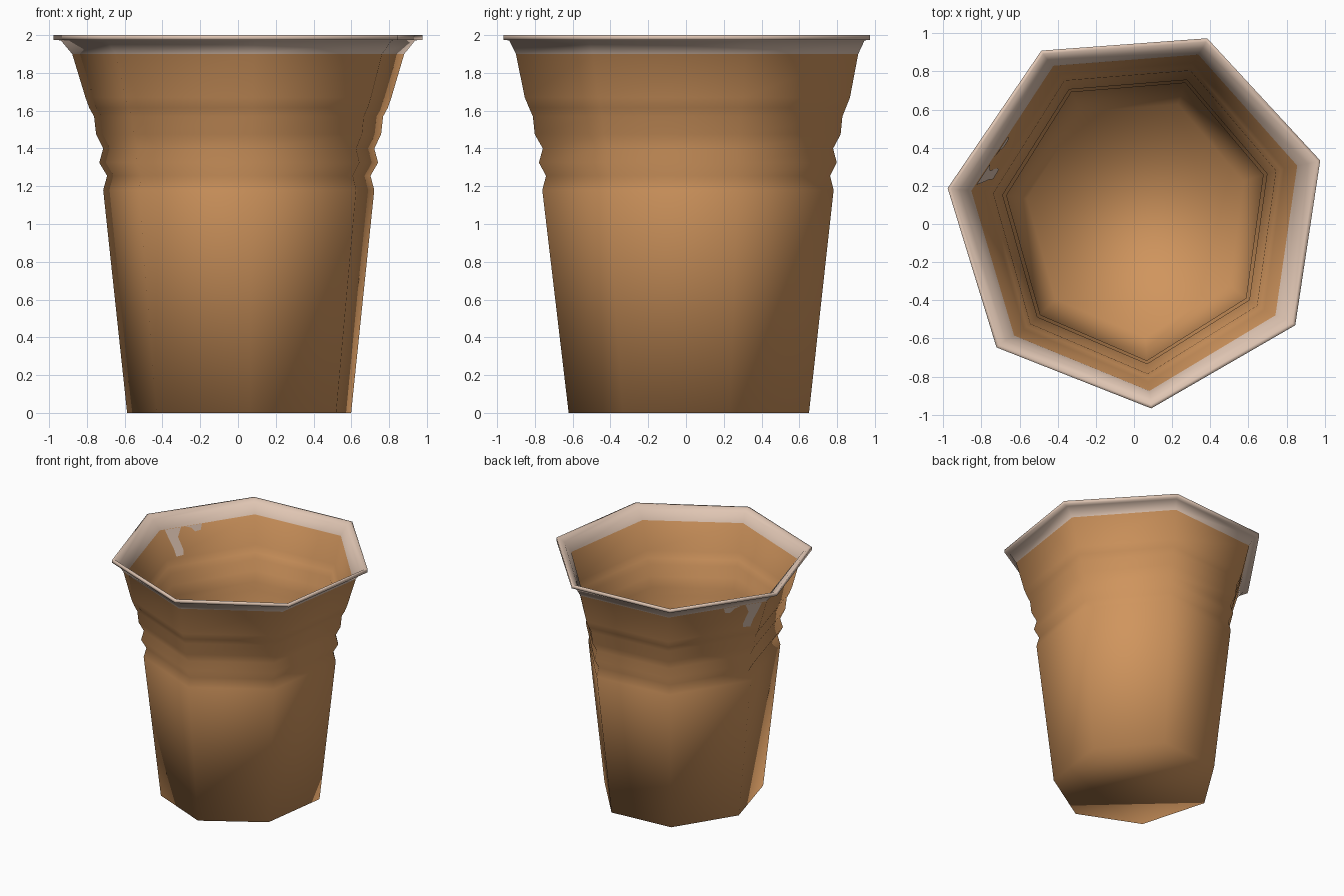
import bpy, bmesh, math

if "Cube" in bpy.data.objects:
    bpy.data.objects.remove(bpy.data.objects["Cube"])

CX, CY, SIDES, WALL = 0.016, 0.037, 7, 0.025


def material(name, rgb):
    m = bpy.data.materials.new(name)
    m.diffuse_color = (*rgb, 1)
    m.use_nodes = True
    m.node_tree.nodes["Principled BSDF"].inputs["Base Color"].default_value = m.diffuse_color
    return m


tan = material("terracotta_tan", (0.63, 0.30, 0.11))
cream = material("pale_cream_rim", (0.74, 0.56, 0.45))

# Outer wall rings: x radius, y radius, height (ribs near the shoulder)
outer = [(0.61, 0.66, 0.0), (0.738, 0.80, 1.18), (0.717, 0.78, 1.255),
         (0.759, 0.818, 1.325), (0.738, 0.797, 1.40), (0.776, 0.84, 1.475),
         (0.787, 0.85, 1.57), (0.813, 0.87, 1.615), (0.833, 0.893, 1.67),
         (0.904, 0.94, 1.90)]
# Flared lip, then the inner wall back down to the floor
lip = [(0.965, 0.976, 1.972), (1.005, 1.007, 1.975), (1.005, 1.007, 2.0),
       (0.985, 0.987, 2.0), (0.94, 0.952, 1.972)]
inner = [(a - WALL, b - WALL, max(z, 0.02)) for a, b, z in reversed(outer)]
profile = outer + lip + inner


def corner(k, rx, ry, z):
    t = math.radians(-85.76 + 360 / SIDES * k)
    return CX + rx * math.cos(t), CY + ry * math.sin(t), z


def finish(bm, name, mats):
    me = bpy.data.meshes.new(name)
    bm.to_mesh(me)
    bm.free()
    for m in mats:
        me.materials.append(m)
    ob = bpy.data.objects.new(name, me)
    bpy.context.collection.objects.link(ob)
    return ob


# Cup: seven-sided loft, cream wherever a face lies above the paint line
bm = bmesh.new()
rings = [[bm.verts.new(corner(k, *p)) for k in range(SIDES)] for p in profile]
for a, b in zip(rings, rings[1:]):
    for k in range(SIDES):
        n = (k + 1) % SIDES
        bm.faces.new((a[k], a[n], b[n], b[k]))
bm.faces.new(rings[0][::-1])
bm.faces.new(rings[-1])
bmesh.ops.recalc_face_normals(bm, faces=bm.faces[:])
for f in bm.faces:
    f.smooth = True
    f.material_index = int(f.calc_center_median().z > 1.90)
finish(bm, "cup", [tan, cream])


# Paint drips: thin plates on the back-left side, inside and outside
def drip(name, outline, shift, inward):
    bm = bmesh.new()
    lo, hi = outer[-2], outer[-1]
    vs = []
    for t, z in outline:
        u = (z - lo[2]) / (hi[2] - lo[2])
        rx = lo[0] + (hi[0] - lo[0]) * u + shift
        ry = lo[1] + (hi[1] - lo[1]) * u + shift
        p, q = corner(5, rx, ry, z), corner(4, rx, ry, z)
        vs.append(bm.verts.new([a + (b - a) * t for a, b in zip(p, q)]))
    f = bm.faces.new(vs)
    f.normal_update()
    outward = f.normal.x < 0
    if outward == inward:
        f.normal_flip()
    finish(bm, name, [cream])


long_drip = [(0.05, 1.90), (0.22, 1.90), (0.17, 1.83), (0.20, 1.73),
             (0.19, 1.69), (0.11, 1.685), (0.10, 1.75), (0.07, 1.83)]
short_drip = [(0.27, 1.90), (0.44, 1.90), (0.42, 1.855), (0.36, 1.85), (0.33, 1.88)]
for label, shape in (("long", long_drip), ("short", short_drip)):
    drip(label + "_drip_outside", shape, 0.005, False)
    drip(label + "_drip_inside", shape, -WALL - 0.005, True)
